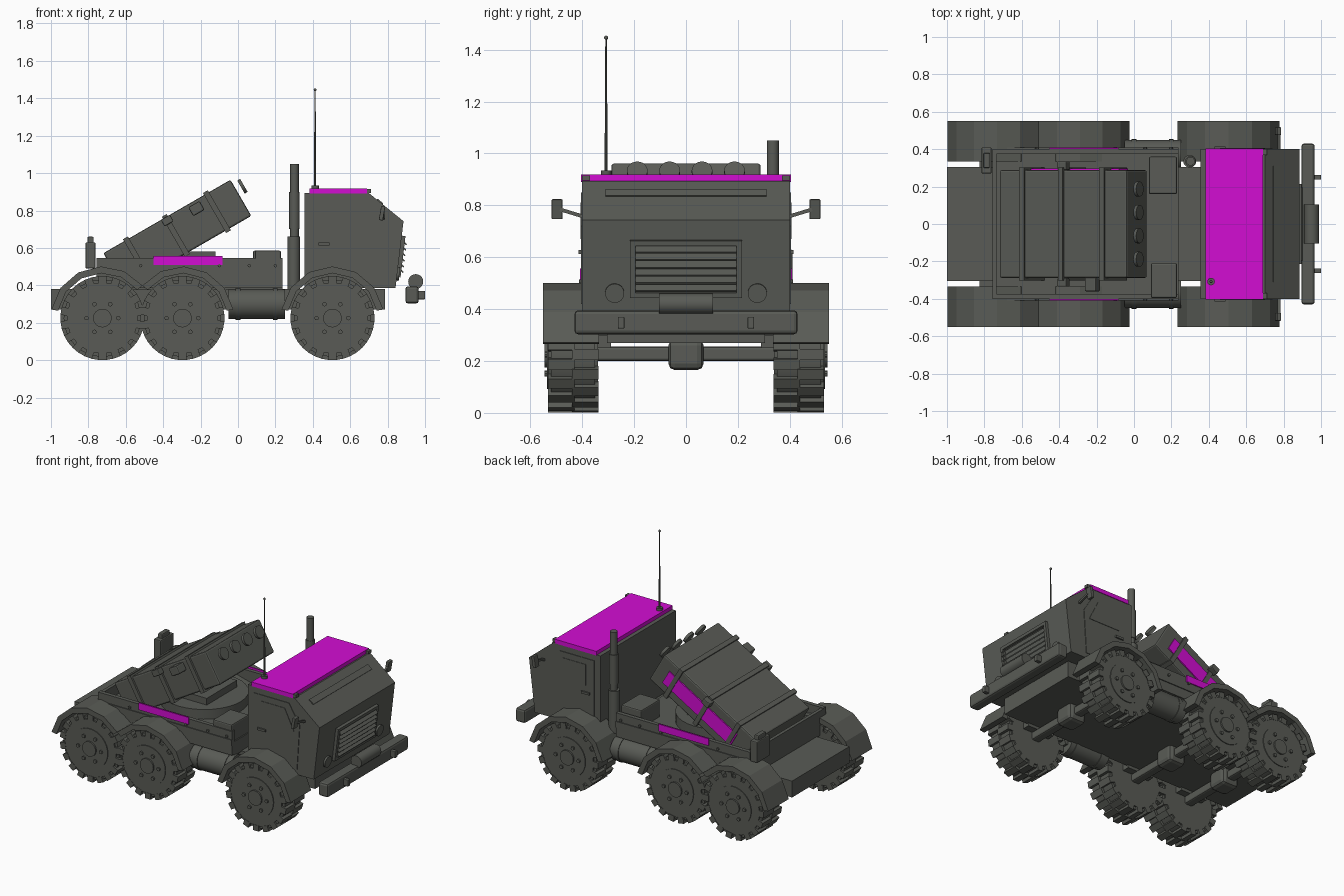
import bpy, bmesh
from math import radians, cos, sin, pi, tau
from mathutils import Matrix, Vector

if "Cube" in bpy.data.objects:
    bpy.data.objects.remove(bpy.data.objects["Cube"])


def material(name, colour):
    m = bpy.data.materials.new(name)
    m.use_nodes = True
    m.diffuse_color = (*colour, 1)
    m.node_tree.nodes["Principled BSDF"].inputs["Base Color"].default_value = (*colour, 1)
    return m


GREY = material("dark olive grey", (0.1, 0.105, 0.092))
PINK = material("magenta", (0.65, 0.004, 0.65))


def finish(name, bm, mat=GREY, matrix=None, smooth=False):
    if matrix:
        bm.transform(matrix)
    bmesh.ops.recalc_face_normals(bm, faces=bm.faces)
    me = bpy.data.meshes.new(name)
    bm.to_mesh(me)
    bm.free()
    me.materials.append(mat)
    ob = bpy.data.objects.new(name, me)
    bpy.context.collection.objects.link(ob)
    if smooth:
        bpy.ops.object.select_all(action='DESELECT')
        ob.select_set(True)
        bpy.context.view_layer.objects.active = ob
        bpy.ops.object.shade_smooth_by_angle(angle=radians(35))
    return ob


def add_box(bm, x, y, z, matrix=Matrix()):
    mid = Vector((sum(x) / 2, sum(y) / 2, sum(z) / 2))
    size = (x[1] - x[0], y[1] - y[0], z[1] - z[0], 1)
    bmesh.ops.create_cube(bm, size=1, matrix=matrix @ Matrix.Translation(mid) @ Matrix.Diagonal(size))


def box(name, x, y, z, mat=GREY, matrix=None, bevel=0):
    bm = bmesh.new()
    add_box(bm, x, y, z)
    if bevel:
        bmesh.ops.bevel(bm, geom=bm.edges[:], offset=bevel, segments=2, profile=0.5, affect='EDGES')
    return finish(name, bm, mat, matrix)


def add_cyl(bm, centre, r, length, axis='Z', sides=20, matrix=Matrix(), r2=None):
    turn = {'X': Matrix.Rotation(pi / 2, 4, 'Y'), 'Y': Matrix.Rotation(-pi / 2, 4, 'X'), 'Z': Matrix()}[axis]
    bmesh.ops.create_cone(bm, cap_ends=True, segments=sides, radius1=r, radius2=r if r2 is None else r2,
                          depth=length, matrix=matrix @ Matrix.Translation(centre) @ turn)


def cyl(name, centre, r, length, axis='Z', sides=20, matrix=None, r2=None):
    bm = bmesh.new()
    add_cyl(bm, centre, r, length, axis, sides, r2=r2)
    return finish(name, bm, GREY, matrix, True)


def prism(name, points, y0, y1, mat=GREY):
    # side profile in x-z, extruded across y
    bm = bmesh.new()
    face = bm.faces.new([bm.verts.new((x, y0, z)) for x, z in points])
    ext = bmesh.ops.extrude_face_region(bm, geom=[face])
    bmesh.ops.translate(bm, vec=(0, y1 - y0, 0), verts=[v for v in ext["geom"] if isinstance(v, bmesh.types.BMVert)])
    return finish(name, bm, mat)


# Wheels: tyre, staggered lugs, rim, hub cap and bolts
AXLES = {"rear": -0.725, "middle": -0.297, "front": 0.505}
HUB_Z = 0.225
SIDES = {"left": 1, "right": -1}


def wheel(name, x, s):
    at = Matrix.Translation((x, s * 0.435, HUB_Z))
    bm = bmesh.new()
    add_cyl(bm, (0, 0, 0), 0.207, 0.17, 'Y', 32)
    add_cyl(bm, (0, 0, 0), 0.19, 0.19, 'Y', 32)
    for i in range(36):
        half = 1 if i % 2 else -1
        spin = Matrix.Rotation(tau * i / 36, 4, 'Y')
        add_box(bm, (-0.021, 0.021), sorted((half * 0.097, -half * 0.005)), (0.185, 0.224), spin)
    finish(name + "_tyre", bm, GREY, at, True)
    bm = bmesh.new()
    add_cyl(bm, (0, s * 0.09, 0), 0.132, 0.02, 'Y', 32)
    add_cyl(bm, (0, s * 0.095, 0), 0.05, 0.03, 'Y', 16)
    for i in range(6):
        a = tau * i / 6
        add_cyl(bm, (0.085 * cos(a), s * 0.1, 0.085 * sin(a)), 0.012, 0.02, 'Y', 8)
    finish(name + "_rim", bm, GREY, at, True)


def fender(name, x, s, start, end, steps):
    angles = [radians(start + (end - start) * i / steps) for i in range(steps + 1)]
    ring = [(x + r * cos(a), HUB_Z + r * sin(a))
            for r, seq in ((0.276, angles), (0.24, angles[::-1])) for a in seq]
    prism(name, ring, s * 0.335, s * 0.552)


ARCS = {"rear": (39, 170.5, 5), "middle": (9.5, 141, 5), "front": (9.5, 170.5, 6)}
for place, x in AXLES.items():
    for side, s in SIDES.items():
        wheel(f"{place}_{side}_wheel", x, s)
        fender(f"{place}_{side}_fender", x, s, *ARCS[place])
        box(f"{place}_{side}_spring", (x - 0.1, x + 0.1), sorted((s * 0.29, s * 0.34)), (0.25, 0.3))
    box(place + "_axle", (x - 0.03, x + 0.03), (-0.36, 0.36), (0.2, 0.255), bevel=0.01)
    box(place + "_differential", (x - 0.065, x + 0.065), (-0.068, 0.068), (0.165, 0.285), bevel=0.025)

# Chassis and cargo bed
box("chassis", (-1, 0.785), (-0.305, 0.305), (0.27, 0.38))
box("bed_floor", (-0.757, 0.238), (-0.38, 0.38), (0.375, 0.47))
box("bed_tail_board", (-0.757, -0.735), (-0.38, 0.38), (0.385, 0.54))
for side, s in SIDES.items():
    prism(side + "_bed_wall", [(-0.757, 0.385), (0.238, 0.385), (0.238, 0.545), (-0.757, 0.545)], s * 0.375, s * 0.402)
    box(side + "_bed_rail", (-0.757, 0.238), sorted((s * 0.38, s * 0.408)), (0.45, 0.49))
    box(side + "_bed_stripe", (-0.452, -0.082), sorted((s * 0.4, s * 0.409)), (0.51, 0.557), PINK)
    cyl(side + "_fuel_tank", (0.1, s * 0.37, 0.3), 0.08, 0.3, 'X', 24)
    for i, x in enumerate((0, 0.2)):
        cyl(f"{side}_tank_strap_{i + 1}", (x, s * 0.37, 0.3), 0.084, 0.025, 'X', 24)
    bm = bmesh.new()
    for x in (-0.52, -0.1, 0.06, 0.2):
        add_cyl(bm, (x, s * 0.405, 0.505), 0.009, 0.015, 'Y', 8)
    finish(side + "_bed_bolts", bm)
box("left_stowage_box", (0.08, 0.23), (0.16, 0.36), (0.46, 0.585), bevel=0.008)
box("right_stowage_box", (0.09, 0.23), (-0.395, -0.21), (0.46, 0.585), bevel=0.008)
box("rear_equipment_box", (-0.815, -0.762), (0.27, 0.41), (0.49, 0.63), bevel=0.006)
box("rear_equipment_cap", (-0.805, -0.772), (0.3, 0.38), (0.62, 0.66), bevel=0.006)

# Turntable and tilted launcher (local x along the barrel, z = 0 on its top)
cyl("turntable", (-0.25, 0, 0.5), 0.27, 0.07, sides=32)
box("launcher_mount", (-0.42, -0.12), (-0.16, 0.16), (0.5, 0.58))
TILT = Matrix.Translation((-0.72, 0, 0.572)) @ Matrix.Rotation(radians(-30), 4, 'Y')
box("launcher", (0, 0.785), (-0.288, 0.288), (-0.223, 0), matrix=TILT, bevel=0.01)
for i, s in enumerate((0.143, 0.383, 0.637)):
    box(f"launcher_band_{i + 1}", (s - 0.015, s + 0.015), (-0.301, 0.301), (-0.235, 0.012), matrix=TILT)
for side, s in SIDES.items():
    box(side + "_band_clip", (0.355, 0.411), sorted((s * 0.29, s * 0.335)), (-0.04, 0.0), matrix=TILT, bevel=0.005)
box("launcher_stripe", (0.12, 0.7), (0.287, 0.296), (-0.165, -0.065), PINK, TILT)
box("launcher_control_box", (0.515, 0.585), (-0.36, -0.285), (-0.07, -0.015), matrix=TILT, bevel=0.008)
for i in range(4):
    cyl(f"tube_cap_{i + 1}", (0.823, -0.188 + i * 0.125, -0.062), 0.04, 0.018, 'X', 20, TILT)

# Cab
prism("cab", [(0.355, 0.385), (0.842, 0.385), (0.885, 0.743), (0.7, 0.893), (0.355, 0.893)], -0.4, 0.4)
box("roof_panel", (0.382, 0.69), (-0.404, 0.404), (0.89, 0.918), PINK)
SLOPE = Matrix.Translation((0.7, 0, 0.893)) @ Matrix.Rotation(radians(39), 4, 'Y')
box("windscreen_slot", (0.055, 0.095), (-0.31, 0.31), (-0.002, 0.006), matrix=SLOPE)
for side, s in SIDES.items():
    prism(side + "_door", [(0.4, 0.42), (0.72, 0.42), (0.74, 0.72), (0.66, 0.85), (0.4, 0.85)], s * 0.398, s * 0.404)
    prism(side + "_door_window", [(0.46, 0.67), (0.7, 0.67), (0.63, 0.81), (0.46, 0.81)], s * 0.4, s * 0.407)
    box(side + "_door_handle", (0.43, 0.49), sorted((s * 0.4, s * 0.414)), (0.613, 0.628))
    box(side + "_roof_lamp", (0.685, 0.71), sorted((s * 0.37, s * 0.4)), (0.895, 0.915))
    # mirror on a slanted arm
    arm = Matrix.Translation((0.775, s * 0.39, 0.77)) @ Matrix.Rotation(s * radians(-18), 4, 'X').inverted()
    arm = Matrix.Translation((0.775, s * 0.39, 0.755)) @ Matrix.Rotation(s * radians(17), 4, 'X')
    box(side + "_mirror_arm", (-0.007, 0.007), sorted((0, s * 0.1)), (-0.007, 0.007), matrix=arm)
    turn = Matrix.Translation((0.77, s * 0.497, 0.785)) @ Matrix.Rotation(radians(10), 4, 'Y')
    box(side + "_mirror", (-0.011, 0.011), (-0.021, 0.021), (-0.038, 0.038), matrix=turn, bevel=0.004)

# Grille and headlights on the leaning nose
NOSE = Matrix.Translation((0.885, 0, 0.743)) @ Matrix.Rotation(radians(6.85), 4, 'Y')
bm = bmesh.new()
for z in (-0.3, -0.098):
    add_box(bm, (-0.005, 0.02), (-0.215, 0.215), (z, z + 0.02))
for s in (-1, 1):
    add_box(bm, (-0.005, 0.02), sorted((s * 0.195, s * 0.215)), (-0.3, -0.078))
finish("grille_frame", bm, GREY, NOSE)
bm = bmesh.new()
for i in range(6):
    lean = Matrix.Translation((0.016, 0, -0.262 + i * 0.03)) @ Matrix.Rotation(radians(35), 4, 'Y')
    add_box(bm, (-0.018, 0.018), (-0.195, 0.195), (-0.004, 0.004), lean)
finish("grille_slats", bm, GREY, NOSE)
for side, s in SIDES.items():
    cyl(side + "_headlight", (0.004, s * 0.275, -0.283), 0.037, 0.016, 'X', 24, NOSE)
    box(side + "_tow_hook", (0.955, 1.0), (s * 0.25 - 0.013, s * 0.25 + 0.013), (0.325, 0.37), bevel=0.004)

# Front bumper and winch
box("front_bumper", (0.895, 0.966), (-0.43, 0.43), (0.303, 0.395), bevel=0.014)
cyl("winch_drum", (0.95, 0, 0.42), 0.04, 0.21, 'Y', 20)

# Exhaust stack and antenna
cyl("exhaust_base", (0.298, 0.335, 0.52), 0.034, 0.28)
cyl("exhaust_pipe", (0.302, 0.335, 0.7), 0.023, 0.7)
cyl("exhaust_shield", (0.302, 0.335, 0.8), 0.028, 0.2)
cyl("antenna_base", (0.412, -0.308, 0.925), 0.02, 0.02)
cyl("antenna_rod", (0.412, -0.308, 1.19), 0.006, 0.52, sides=8, r2=0.003)
bm = bmesh.new()
bmesh.ops.create_uvsphere(bm, u_segments=10, v_segments=6, radius=0.008,
                          matrix=Matrix.Translation((0.412, -0.308, 1.446)))
finish("antenna_tip", bm, smooth=True)
